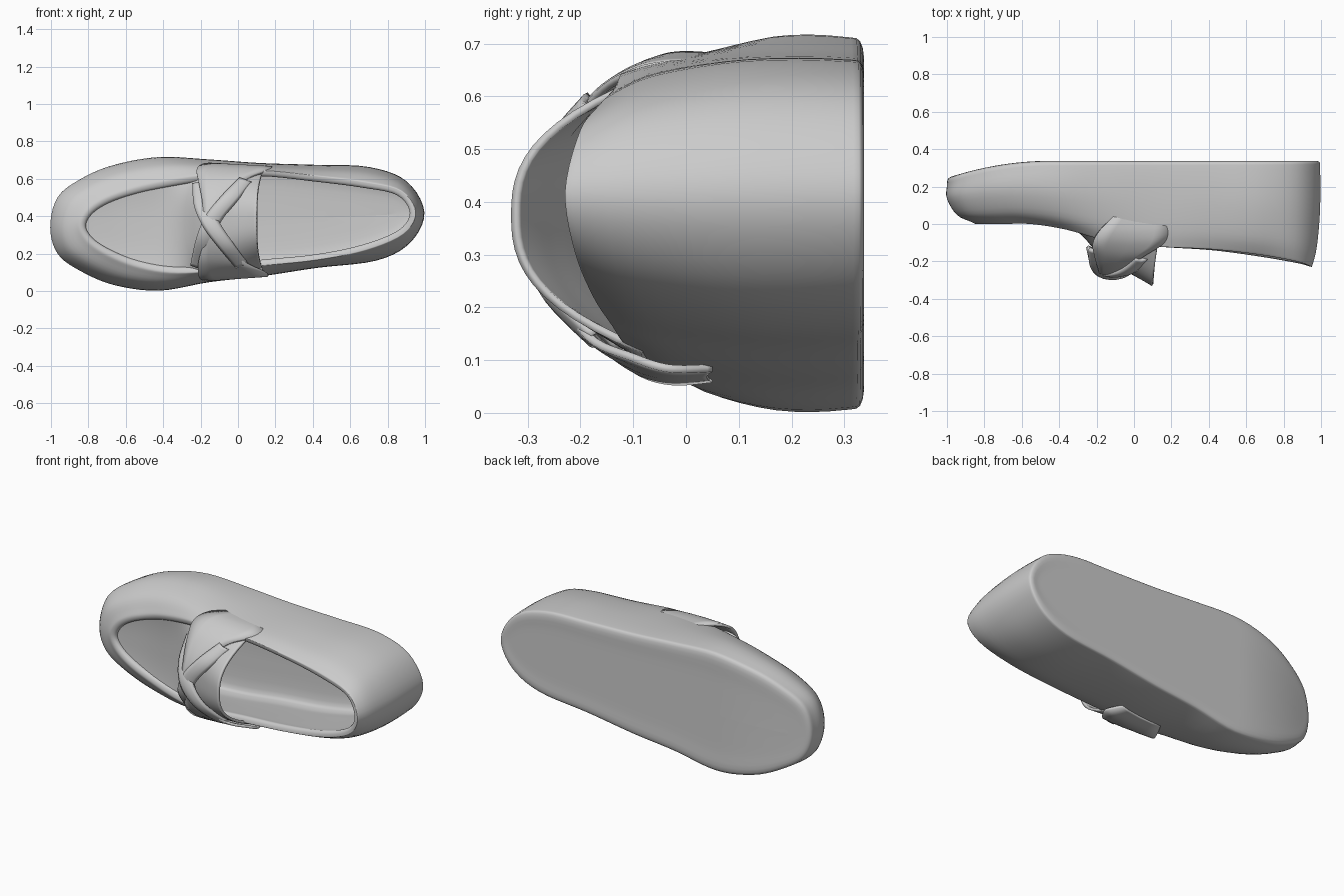
import bpy, bmesh
from mathutils import Vector as V

if "Cube" in bpy.data.objects:
    bpy.data.objects.remove(bpy.data.objects["Cube"])


def spline(pts, n, closed=False):
    """Catmull-Rom resampling with n steps per span."""
    pts = [V(p) for p in pts]
    m, out = len(pts), []
    get = (lambda i: pts[i % m]) if closed else (lambda i: pts[max(0, min(m - 1, i))])
    for i in range(m if closed else m - 1):
        a, b, c, d = (get(i + k) for k in (-1, 0, 1, 2))
        for s in range(n):
            t = s / n
            out.append(0.5 * (2 * b + (c - a) * t + (2 * a - 5 * b + 4 * c - d) * t * t
                              + (3 * b - a - 3 * c + d) * t ** 3))
    if not closed:
        out.append(pts[-1])
    return out


def loft(name, rows, wrap=False, thick=0.0):
    """Quad skin across rows of points."""
    bm = bmesh.new()
    g = [[bm.verts.new(p) for p in r] for r in rows]
    for i in range(len(g) if wrap else len(g) - 1):
        a, b = g[i], g[(i + 1) % len(g)]
        for j in range(len(a) - 1):
            bm.faces.new((a[j], a[j + 1], b[j + 1], b[j]))
    bmesh.ops.remove_doubles(bm, verts=bm.verts, dist=0.0005)
    bmesh.ops.recalc_face_normals(bm, faces=bm.faces)
    me = bpy.data.meshes.new(name)
    bm.to_mesh(me)
    bm.free()
    ob = bpy.data.objects.new(name, me)
    bpy.context.collection.objects.link(ob)
    if thick:
        mod = ob.modifiers.new("thickness", 'SOLIDIFY')
        mod.thickness, mod.offset = thick, 0
    bpy.ops.object.select_all(action='DESELECT')
    ob.select_set(True)
    bpy.context.view_layer.objects.active = ob
    bpy.ops.object.shade_smooth_by_angle(angle=1.2)
    return ob


# Widest outline (x, z), starting at the toe
outer = [(-1, .34), (-.96, .50), (-.83, .60), (-.66, .67), (-.42, .712), (-.15, .70),
         (.12, .682), (.42, .672), (.7, .66), (.9, .585), (.995, .42), (.92, .26),
         (.74, .165), (.42, .125), (.12, .08), (-.15, .05), (-.42, .005), (-.66, .035),
         (-.84, .11), (-.96, .2)]
# Apron ridge at the toe running into the collar rim at the heel (x, y, z)
rim = [(-.84, 0, .35), (-.80, 0, .43), (-.7, 0, .495), (-.55, 0, .545), (-.36, -.03, .585),
       (-.14, -.09, .62), (.12, -.12, .64), (.42, -.135, .61), (.68, -.165, .575),
       (.87, -.2, .53), (.945, -.228, .42), (.88, -.21, .31), (.68, -.175, .225),
       (.42, -.14, .17), (.12, -.12, .14), (-.14, -.09, .11), (-.36, -.03, .105),
       (-.55, 0, .14), (-.7, 0, .2), (-.80, 0, .27)]


def sole_y(x):
    return .335 - .09 * max(0, (-x - .45) / .55) ** 2


def mid(x):
    return V((x * .85, 0, .37 + .04 * x))


# Body: sole, side wall, rolled lip, lining and insole in one skin
columns = []
for o, r in zip(spline([(x, 0, z) for x, z in outer], 5, True), spline(rim, 5, True)):
    ys, c = sole_y(o.x), mid(o.x)
    at = lambda p, y: V((p.x, y, p.z))
    h = ys - r.y
    inward = (mid(r.x) - at(r, 0)).normalized()
    keys = [at(c, sole_y(c.x)), at(c.lerp(o, .6), sole_y(c.lerp(o, .6).x)),
            at(c.lerp(o, .94), ys), at(o, ys - .04), at(o, ys - .45 * h),
            at(o.lerp(at(r, 0), .33), ys - .8 * h), at(o.lerp(at(r, 0), .8), r.y + .012),
            at(r, r.y), at(r, r.y + .015) + inward * .025, at(r, r.y + .06) + inward * .02,
            at(r, .12) - inward * .005, at(r, .21) - inward * .01, at(r, .25) + inward * .03,
            at(mid(r.x), .26)]
    columns.append(spline(keys, 4))
loft("shoe_body", columns, wrap=True)

# Shallow apron at the toe rising into the tongue: x, low z, high z, edge y, centre y
stations = [(-.84, .33, .37, .03, .03), (-.77, .22, .46, .03, .035), (-.6, .14, .53, .025, .035),
            (-.4, .10, .58, .0, .01), (-.28, .10, .59, -.02, -.05), (-.18, .10, .61, -.06, -.16),
            (-.05, .10, .63, -.07, -.24), (.04, .11, .635, -.08, -.29), (.10, .12, .63, -.08, -.325)]
rows = []
for x, lo, hi, ye, yc in stations:
    row = []
    for k in range(25):
        u = k / 12 - 1
        row.append(V((x + (.03 * abs(u) ** 3 if x > 0 else 0),
                      yc + (ye - yc) * abs(u) ** 2.6, (lo + hi) / 2 + u * (hi - lo) / 2)))
    rows.append(row)
rows = list(zip(*[spline(c, 4) for c in zip(*rows)]))
loft("apron_and_tongue", rows, thick=.015)


def strap(name, keys, thick):
    """Band along (x, y, z) keys; extra values are half width and edge tilt in z."""
    path = spline([k[:3] for k in keys], 6)
    size = spline([(k[3], k[4], 0) for k in keys], 6)
    band = []
    for p, s in zip(path, size):
        band.append([p + V((u * s.x, -.012 * (1 - u * u), u * s.y)) for u in (-1, -.6, 0, .6, 1)])
    loft(name, band, thick=thick)


# Saddle flaring down both sides and gathered at the middle
strap("saddle", [(.02, .05, .668, .12, -.008), (0, -.03, .668, .18, -.008), (-.03, -.10, .645, .19, .0),
                 (-.08, -.17, .59, .13, .01), (-.12, -.235, .49, .07, .01), (-.14, -.265, .37, .04, 0),
                 (-.12, -.245, .26, .06, -.01), (-.08, -.185, .155, .13, -.01), (-.04, -.10, .095, .17, .01),
                 (-.01, -.03, .072, .17, .012), (-.01, .05, .075, .13, .01)], .015)
# Crossing strands of the twist
strap("twist_strand_down", [(-.20, -.13, .58, .04, .01), (-.19, -.22, .46, .04, .01),
                            (-.14, -.275, .35, .04, .01), (-.06, -.262, .24, .035, .01),
                            (.02, -.17, .14, .03, .01)], .02)
strap("twist_strand_up", [(.04, -.18, .59, .03, -.01), (-.04, -.25, .50, .04, -.01),
                          (-.13, -.265, .39, .04, -.01), (-.18, -.24, .27, .04, -.01),
                          (-.22, -.12, .13, .03, -.01)], .02)
